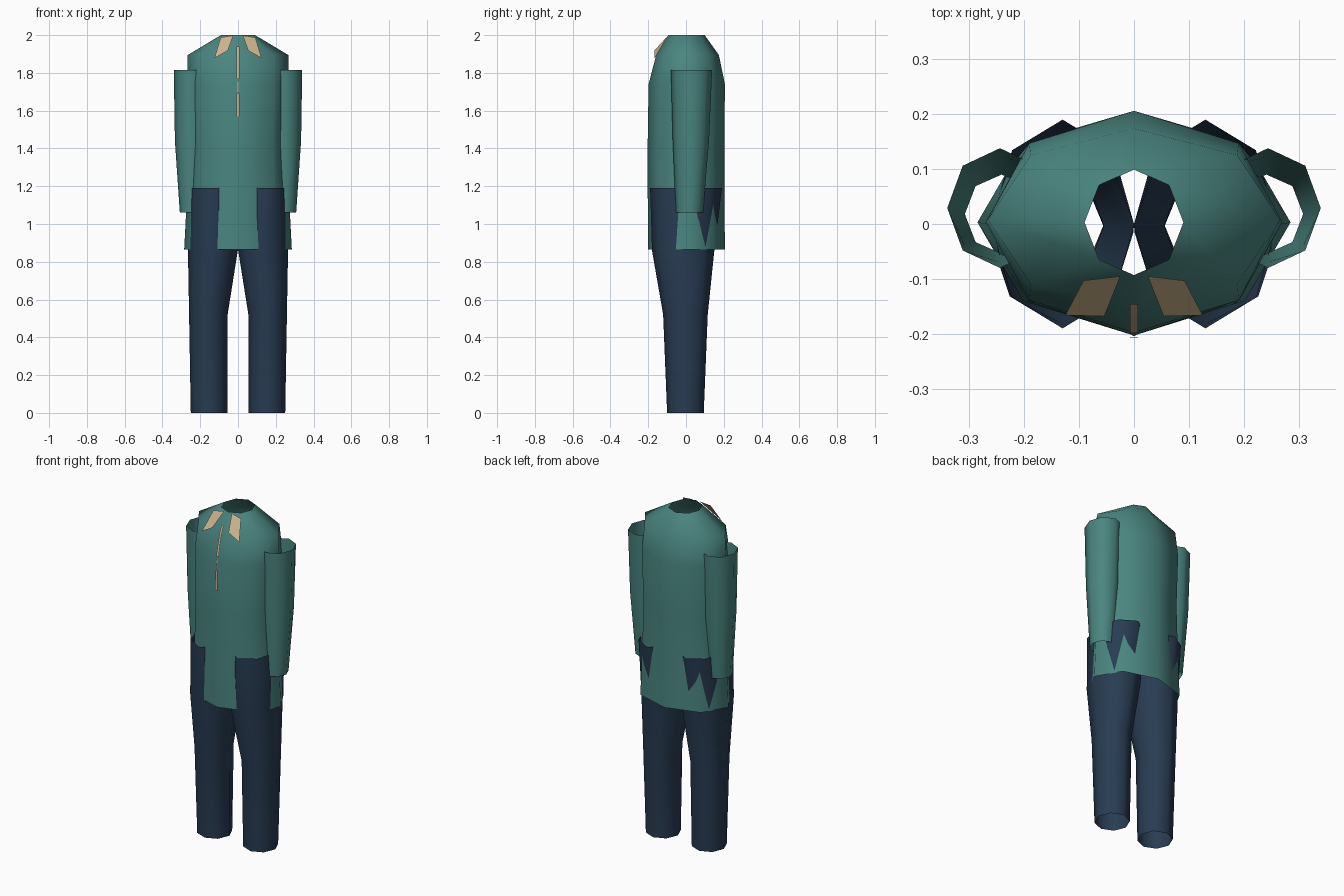
import bpy, bmesh
from math import cos, sin, pi

cube = bpy.data.objects.get("Cube")
if cube:
    bpy.data.objects.remove(cube, do_unlink=True)

SIDES = 8


def material(name, rgb):
    mat = bpy.data.materials.new(name)
    mat.use_nodes = True
    mat.diffuse_color = (*rgb, 1)
    mat.node_tree.nodes["Principled BSDF"].inputs["Base Color"].default_value = (*rgb, 1)
    return mat


teal = material("teal cloth", (0.068, 0.235, 0.215))
navy = material("navy cloth", (0.021, 0.045, 0.085))
tan = material("tan trim", (0.60, 0.45, 0.26))


def finish(name, bm, mat, smooth):
    mesh = bpy.data.meshes.new(name)
    for face in bm.faces:
        face.smooth = smooth
    bm.to_mesh(mesh)
    bm.free()
    mesh.materials.append(mat)
    obj = bpy.data.objects.new(name, mesh)
    bpy.context.collection.objects.link(obj)
    return obj


def tube(name, rings, mat, side=1):
    """Open tube through rings of (z, centre x, centre y, radius x, radius y), bottom first."""
    bm = bmesh.new()
    loops = []
    for z, cx, cy, rx, ry in rings:
        angles = [2 * pi * i / SIDES for i in range(SIDES)]
        loops.append([bm.verts.new((side * (cx + rx * cos(a)), cy + ry * sin(a), z))
                      for a in angles])
    for low, high in zip(loops, loops[1:]):
        for i in range(SIDES):
            j = (i + 1) % SIDES
            face = bm.faces.new((low[i], low[j], high[j], high[i]))
            if side < 0:
                face.normal_flip()
    return finish(name, bm, mat, True)


def plate(name, points, mat, side=1):
    """Single flat sheet, mirrored when side is -1."""
    bm = bmesh.new()
    face = bm.faces.new([bm.verts.new((side * x, y, z)) for x, y, z in points])
    face.normal_update()
    if face.normal.y > 0:
        face.normal_flip()
    return finish(name, bm, mat, False)


# Long tunic body, open at hem and neck
tube("tunic_body", [
    (0.865, 0, 0.003, 0.285, 0.203),
    (1.19, 0, 0.000, 0.268, 0.203),
    (1.42, 0, 0.000, 0.258, 0.203),
    (1.74, 0, 0.004, 0.270, 0.202),
    (1.895, 0, 0.008, 0.266, 0.166),
    (2.00, 0, 0.003, 0.090, 0.096),
], teal)

# Mirrored trouser legs, sleeves and collar flaps
for label, side in (("left", 1), ("right", -1)):
    tube(label + "_trouser_leg", [
        (0.00, 0.153, -0.003, 0.097, 0.097),
        (0.52, 0.157, -0.003, 0.102, 0.118),
        (0.86, 0.133, -0.015, 0.132, 0.165),
        (1.19, 0.130, 0.000, 0.130, 0.190),
    ], navy, side)
    tube(label + "_sleeve", [
        (1.06, 0.241, 0.018, 0.067, 0.072),
        (1.44, 0.242, 0.026, 0.092, 0.096),
        (1.815, 0.244, 0.029, 0.096, 0.109),
    ], teal, side)
    plate(label + "_collar_flap", [
        (0.025, -0.095, 1.998), (0.092, -0.103, 1.988),
        (0.125, -0.166, 1.878), (0.054, -0.168, 1.918),
    ], tan, side)

# Narrow front placket following the chest ridge
for name, half, path in (
    ("placket_top", 0.007, [(-0.146, 1.94), (-0.166, 1.895), (-0.198, 1.77)]),
    ("placket_middle", 0.003, [(-0.200, 1.755), (-0.204, 1.70)]),
    ("placket_bottom", 0.007, [(-0.206, 1.69), (-0.207, 1.57)]),
):
    for (y1, z1), (y2, z2) in zip(path, path[1:]):
        plate(name, [(-half, y1, z1), (half, y1, z1), (half, y2, z2), (-half, y2, z2)], tan)
